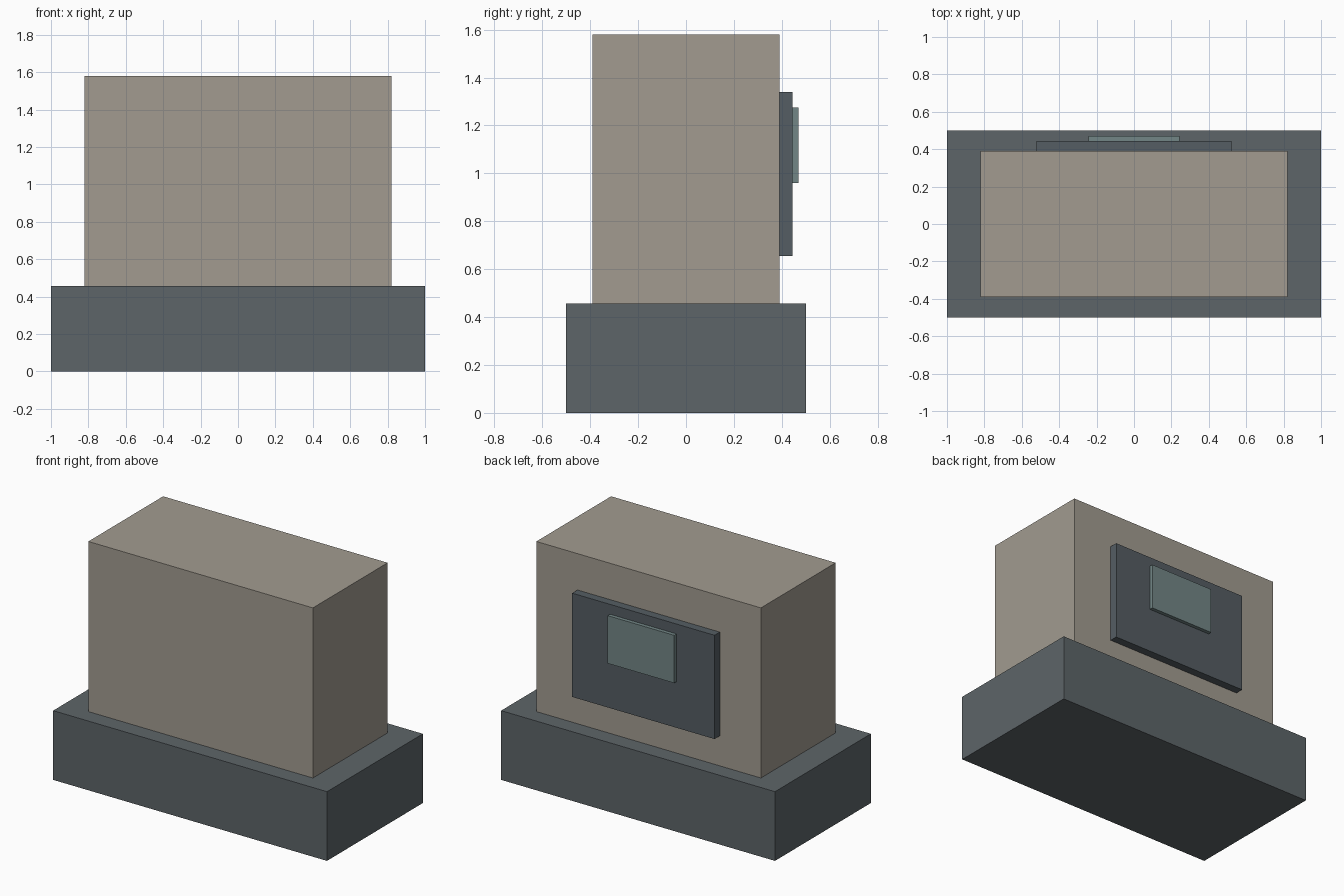
import bpy

if "Cube" in bpy.data.objects:
    bpy.data.objects.remove(bpy.data.objects["Cube"])


def material(name, color):
    mat = bpy.data.materials.new(name)
    mat.diffuse_color = (*color, 1)
    mat.use_nodes = True
    mat.node_tree.nodes["Principled BSDF"].inputs["Base Color"].default_value = mat.diffuse_color
    return mat


def box(name, width, y_range, z_range, mat):
    """Box centred on x = 0, spanning the given y and z ranges."""
    (y0, y1), (z0, z1) = y_range, z_range
    bpy.ops.mesh.primitive_cube_add(size=1, location=(0, (y0 + y1) / 2, (z0 + z1) / 2))
    obj = bpy.context.object
    obj.name = name
    obj.scale = (width, y1 - y0, z1 - z0)
    bpy.ops.object.transform_apply(location=False, rotation=False, scale=True)
    obj.data.materials.append(mat)
    return obj


slate = material("slate", (0.11, 0.13, 0.14))
stone = material("stone", (0.36, 0.33, 0.28))
dark_slate = material("dark_slate", (0.09, 0.11, 0.125))
teal = material("teal", (0.17, 0.24, 0.24))

# Plinth and main block
box("base", 2.0, (-0.5, 0.5), (0, 0.457), slate)
box("body", 1.64, (-0.39, 0.39), (0.457, 1.58), stone)

# Layered plates on the back face
box("back_panel", 1.04, (0.39, 0.445), (0.655, 1.34), dark_slate)
box("back_window", 0.486, (0.445, 0.47), (0.96, 1.275), teal)
